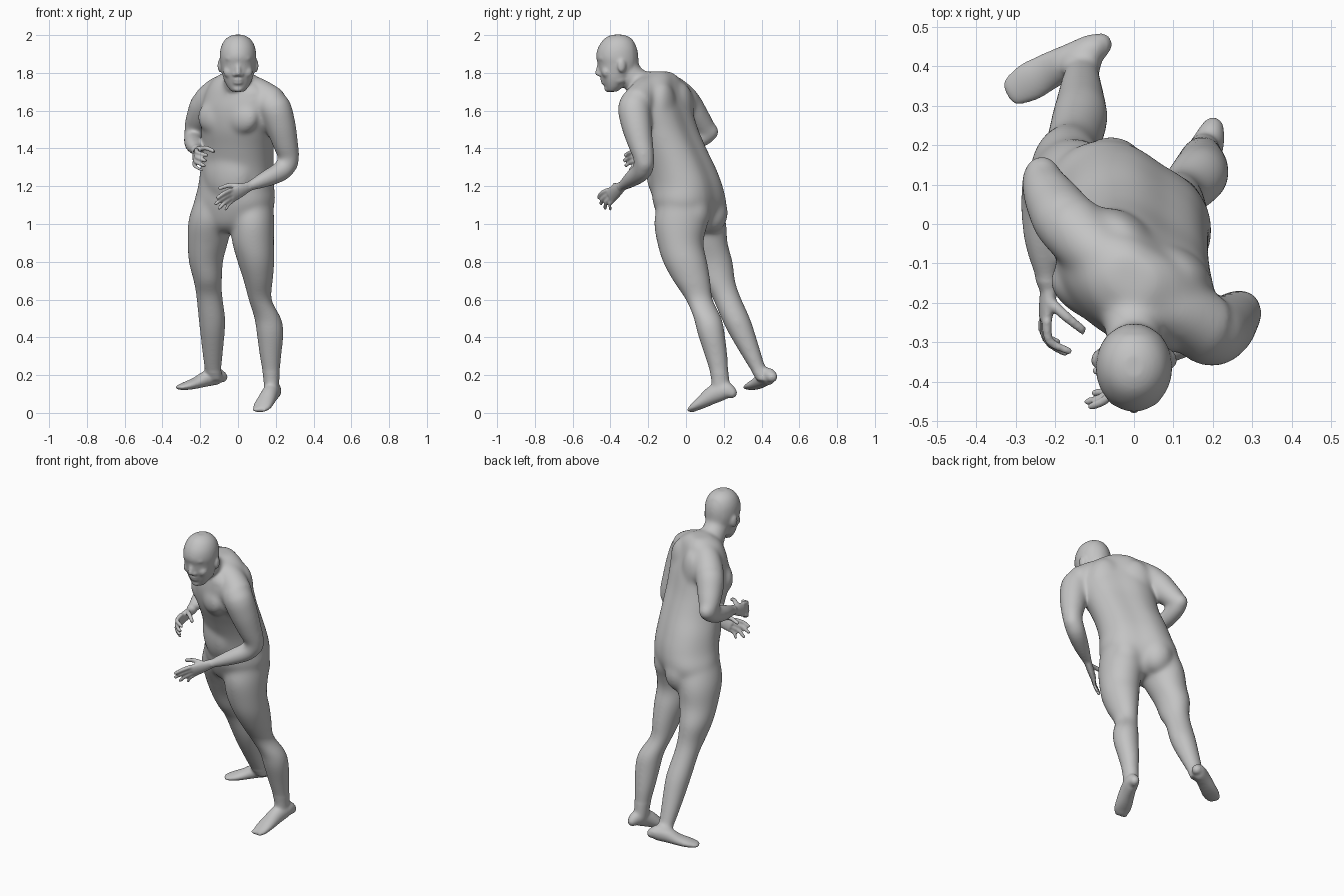
import bpy
import bmesh
from math import sin, cos, pi, radians, exp
from mathutils import Vector, Matrix

default_cube = bpy.data.objects.get("Cube")
if default_cube:
    bpy.data.objects.remove(default_cube, do_unlink=True)

skin = bpy.data.materials.new("light grey skin")
skin.use_nodes = True
skin.diffuse_color = (0.55, 0.55, 0.55, 1)
skin.node_tree.nodes["Principled BSDF"].inputs["Base Color"].default_value = (0.55, 0.55, 0.55, 1)

bm = bmesh.new()
SIDES = 32
TWIST = -33          # the trunk is turned with the left shoulder forward
side_dir = Vector((cos(radians(TWIST)), sin(radians(TWIST)), 0))
back_dir = Vector((-side_dir.y, side_dir.x, 0))


def curved(sections, steps=4):
    """Pass a smooth spline through the given sections."""
    result = []
    last = len(sections) - 1
    for i in range(last):
        four = [sections[max(0, min(last, i + k))] for k in (-1, 0, 1, 2)]
        for step in range(steps):
            t = step / steps
            result.append([b + ((c - a) * t + (2 * a - 5 * b + 4 * c - d) * t ** 2
                                + (3 * b - a - 3 * c + d) * t ** 3) / 2
                           for a, b, c, d in zip(*four)])
    return result + [list(sections[-1])]


def skin_rings(rings):
    """Bridge successive rings of points and close both ends."""
    loops = [[bm.verts.new(point) for point in points] for points in rings]
    for low, high in zip(loops, loops[1:]):
        for i in range(SIDES):
            j = (i + 1) % SIDES
            bm.faces.new((low[i], low[j], high[j], high[i]))
    bm.faces.new(loops[0][::-1])
    bm.faces.new(loops[-1])


def ring(centre, u, v, a, b, square=2.0, groove=0.0):
    points = []
    for i in range(SIDES):
        t = 2 * pi * i / SIDES
        c, s = cos(t), sin(t)
        c = abs(c) ** (2 / square) * (1 if c > 0 else -1)
        s = abs(s) ** (2 / square) * (1 if s > 0 else -1)
        dent = 1 - groove * exp(-((t - pi / 2) / 0.28) ** 2)
        points.append(centre + u * (a * c) + v * (b * s * dent))
    return points


def stack(sections, yaw=0.0, square=2.0, groove=0.0):
    """Loft level sections given as height, x, y, half width, half depth."""
    u = Vector((cos(radians(yaw)), sin(radians(yaw)), 0))
    v = Vector((-u.y, u.x, 0))
    skin_rings([ring(Vector((x, y, z)), u, v, a, b, square, groove)
                for z, x, y, a, b in curved(sections)])


def limb(sections, reference):
    """Loft along a path of x, y, z, radius and optional second radius."""
    sections = curved(sections)
    centres = [Vector(s[:3]) for s in sections]
    rings = []
    for i, s in enumerate(sections):
        ahead, behind = centres[min(i + 1, len(centres) - 1)], centres[max(i - 1, 0)]
        along = (ahead - behind).normalized()
        u = Vector(reference)
        u = (u - along * u.dot(along)).normalized()
        rings.append(ring(centres[i], u, along.cross(u), s[3], s[-1]))
    skin_rings(rings)


def blob(place, radii, yaw=0.0):
    matrix = (Matrix.Translation(place) @ Matrix.Rotation(radians(yaw), 4, 'Z')
              @ Matrix.Diagonal((*radii, 1)))
    bmesh.ops.create_icosphere(bm, subdivisions=3, radius=1, matrix=matrix)


def finger(base, tip, bend, thick):
    middle = (base + tip) / 2 + bend
    limb([(*base, thick * 1.1), (*middle, thick), (*tip, thick * 0.85)], (0.3, 0.2, 1))
    blob(tip, [thick * 0.88] * 3)


def hand(wrist, knuckles, across, tips, thumb, bend):
    """Flat palm, four fingers listed from index to little, and a thumb."""
    wrist, knuckles, bend = Vector(wrist), Vector(knuckles), Vector(bend)
    along = (knuckles - wrist).normalized()
    across = Vector(across)
    across = (across - along * across.dot(along)).normalized()
    middle = wrist.lerp(knuckles, 0.5)
    limb([(*wrist, 0.028, 0.022), (*middle, 0.037, 0.02),
          (*knuckles, 0.042, 0.016)], across)
    for i, tip in enumerate(tips):
        base = knuckles + across * (0.032 - 0.021 * i) - along * 0.008
        finger(base, Vector(tip), bend, 0.0115 if i < 3 else 0.0095)
    finger(wrist.lerp(knuckles, 0.35) + across * 0.022, Vector(thumb),
           across * 0.012, 0.013)


# Trunk
stack([(.955, -.045, .025, .07, .08), (1.0, -.038, .025, .16, .13),
       (1.1, -.02, .02, .222, .17), (1.2, -.01, .005, .206, .174),
       (1.3, -.005, -.025, .198, .167), (1.4, 0, -.07, .194, .164),
       (1.5, 0, -.115, .203, .163), (1.6, .005, -.145, .21, .155),
       (1.68, .01, -.16, .2, .135), (1.73, .005, -.158, .17, .12),
       (1.775, -.005, -.145, .125, .095), (1.808, -.005, -.135, .06, .05)], TWIST, 2.2, 0.08)
for sign in (-1, 1):
    # Chest muscle, flank, shoulder blade and buttock on each side
    blob(Vector((0, -.14, 1.565)) - back_dir * 0.1 + side_dir * 0.085 * sign, (.1, .055, .09), TWIST)
    blob(Vector((0, -.145, 1.59)) + side_dir * 0.125 * sign, (.09, .105, .13), TWIST)
    blob(Vector((0, -.14, 1.62)) + back_dir * 0.085 + side_dir * 0.085 * sign, (.09, .05, .13), TWIST)
    blob(Vector((-.02, .03, 1.06)) + back_dir * 0.07 + side_dir * 0.085 * sign, (.092, .086, .11), TWIST)
# Belly
blob(Vector((-.005, -.03, 1.28)) - back_dir * 0.085, (.15, .09, .18), TWIST)
# Slopes from the neck to each shoulder
limb([(0, -.19, 1.735, .068), (.1, -.215, 1.7, .077), (.185, -.262, 1.638, .087)], (0, -1, 0))
limb([(0, -.14, 1.735, .07), (-.09, -.075, 1.71, .078), (-.16, -.005, 1.645, .085)], (0, -1, 0))

# Left leg
stack([(1.2, .08, -.015, .095, .115), (1.08, .075, -.018, .114, .14),
       (1.0, .076, -.027, .116, .142),
       (.9, .08, -.03, .111, .123), (.8, .095, -.005, .098, .118),
       (.7, .107, .03, .078, .1), (.6, .117, .07, .062, .073),
       (.5, .158, .115, .072, .075), (.42, .17, .133, .072, .073),
       (.3, .172, .16, .058, .061), (.2, .176, .178, .045, .049),
       (.12, .178, .187, .039, .05)])
# Right leg
stack([(1.2, -.1, .03, .1, .12), (1.08, -.13, .055, .116, .14),
       (1.0, -.147, .072, .118, .142),
       (.9, -.16, .1, .107, .121), (.8, -.17, .138, .091, .11),
       (.7, -.16, .168, .076, .093), (.62, -.152, .21, .07, .077),
       (.5, -.138, .263, .072, .077), (.42, -.135, .296, .066, .071),
       (.3, -.134, .35, .054, .054), (.22, -.131, .387, .045, .042),
       (.17, -.118, .418, .038, .043)])

# Feet, from heel to toes
limb([(.2, .245, .107, .03, .032), (.19, .21, .118, .04, .047),
      (.17, .15, .1, .044, .05), (.145, .09, .06, .05, .036),
      (.127, .05, .034, .051, .024), (.11, .022, .015, .037, .014)], (1, -.3, 0))
limb([(-.08, .455, .19, .03, .031), (-.105, .443, .196, .039, .046),
      (-.16, .415, .184, .043, .044), (-.22, .385, .159, .048, .031),
      (-.27, .357, .144, .051, .023), (-.314, .332, .134, .038, .013)], (.5, -.9, 0))
blob((.2, .242, .107), (.029, .03, .031))
blob((-.083, .455, .19), (.029, .03, .03))
blob((.113, .032, .017), (.042, .023, .014), 15)
blob((-.303, .337, .135), (.025, .042, .013), 28)

# Left arm
limb([(.1, -.2, 1.635, .07), (.182, -.27, 1.63, .087), (.22, -.265, 1.54, .083),
      (.25, -.242, 1.43, .069), (.268, -.222, 1.345, .056), (.235, -.232, 1.285, .055),
      (.15, -.285, 1.24, .046), (.055, -.342, 1.198, .027)], (.6, -.8, .1))
blob((.271, -.218, 1.325), (.052, .052, .056))
# Right arm
limb([(-.08, -.04, 1.63, .07), (-.16, -.005, 1.64, .083), (-.198, .045, 1.575, .075),
      (-.225, .092, 1.515, .061), (-.235, .112, 1.475, .05), (-.237, .04, 1.44, .051),
      (-.233, -.05, 1.415, .045), (-.215, -.16, 1.385, .027)], (1, .2, .1))
blob((-.233, .124, 1.488), (.048, .052, .05))

# Hands
left_palm, right_palm = (-.035, -.4, 1.15), (-.225, -.24, 1.36)
hand((.055, -.342, 1.198), left_palm, (-.3, -.5, .8),
     [(-.108, -.462, 1.14), (-.117, -.45, 1.108), (-.1, -.428, 1.084), (-.065, -.4, 1.078)],
     (-.095, -.372, 1.19), (-.004, -.012, .002))
hand((-.215, -.16, 1.385), right_palm, (.15, -.15, 1),
     [(-.165, -.322, 1.365), (-.17, -.328, 1.335), (-.178, -.32, 1.308), (-.192, -.298, 1.285)],
     (-.128, -.27, 1.385), (-.022, -.014, 0))

# Neck
limb([(0, -.335, 1.84, .07), (0, -.283, 1.775, .07),
      (-.005, -.22, 1.72, .08), (-.005, -.17, 1.66, .085)], (1, 0, 0))
# Head
stack([(2.002, 0, -.36, .025, .03), (1.99, 0, -.36, .052, .06),
       (1.967, 0, -.36, .076, .085), (1.93, 0, -.362, .092, .105),
       (1.885, 0, -.363, .097, .113), (1.845, 0, -.359, .093, .107),
       (1.8, 0, -.362, .085, .097), (1.76, 0, -.374, .073, .07),
       (1.725, 0, -.382, .055, .048), (1.7, 0, -.392, .034, .027)])
# Nose, lips and chin
limb([(0, -.452, 1.868, .01), (0, -.461, 1.83, .013), (0, -.465, 1.798, .017)], (1, 0, 0))
blob((0, -.465, 1.796), (.017, .016, .014))
blob((0, -.441, 1.764), (.03, .014, .009))
blob((0, -.435, 1.747), (.027, .015, .01))
blob((0, -.413, 1.716), (.028, .021, .019))
for sign in (-1, 1):
    # Nostril, brow, cheekbone, jaw corner and ear on each side
    blob((.017 * sign, -.455, 1.791), (.013, .014, .011))
    blob((.036 * sign, -.45, 1.876), (.034, .016, .012), 16 * sign)
    blob((.048 * sign, -.42, 1.805), (.03, .027, .032))
    blob((.05 * sign, -.36, 1.768), (.025, .045, .03))
    blob((.094 * sign, -.34, 1.838), (.014, .024, .037), 20 * sign)

# Fuse all the parts into one continuous skin
bmesh.ops.recalc_face_normals(bm, faces=bm.faces)
mesh = bpy.data.meshes.new("body")
bm.to_mesh(mesh)
bm.free()
body = bpy.data.objects.new("body", mesh)
bpy.context.collection.objects.link(body)
remesh = body.modifiers.new("fuse", 'REMESH')
remesh.mode = 'VOXEL'
remesh.voxel_size = 0.0055
bm = bmesh.new()
bm.from_object(body, bpy.context.evaluated_depsgraph_get())
body.modifiers.clear()


def region(p):
    """Tell apart hands, head and feet, which keep small shapes."""
    if (p - Vector(left_palm)).length < 0.12 or (p - Vector(right_palm)).length < 0.11:
        return "hand"
    if p.z > 1.69 and p.y < -.28 and abs(p.x) < 0.115:
        return "head"
    return "foot" if p.z < 0.21 else "trunk"


# Relax the joins strongly on the trunk and limbs, lightly elsewhere
for name, passes in (("trunk", 52), ("foot", 12), ("head", 5)):
    verts = [v for v in bm.verts if region(v.co) == name]
    for _ in range(passes):
        bmesh.ops.smooth_vert(bm, verts=verts, factor=0.5, use_axis_x=True,
                              use_axis_y=True, use_axis_z=True)
for _ in range(4):
    bmesh.ops.smooth_vert(bm, verts=bm.verts[:], factor=0.5, use_axis_x=True,
                          use_axis_y=True, use_axis_z=True)
for face in bm.faces:
    face.smooth = True
    face.material_index = 0
bm.to_mesh(mesh)
bm.free()
mesh.materials.clear()
mesh.materials.append(skin)

# Eyes
for name, sign in (("left_eye", 1), ("right_eye", -1)):
    eye_mesh = bpy.data.meshes.new(name)
    bm = bmesh.new()
    bmesh.ops.create_uvsphere(bm, u_segments=20, v_segments=12, radius=0.014)
    for face in bm.faces:
        face.smooth = True
    bm.to_mesh(eye_mesh)
    bm.free()
    eye_mesh.materials.append(skin)
    eye = bpy.data.objects.new(name, eye_mesh)
    eye.location = (0.034 * sign, -0.443, 1.847)
    bpy.context.collection.objects.link(eye)
